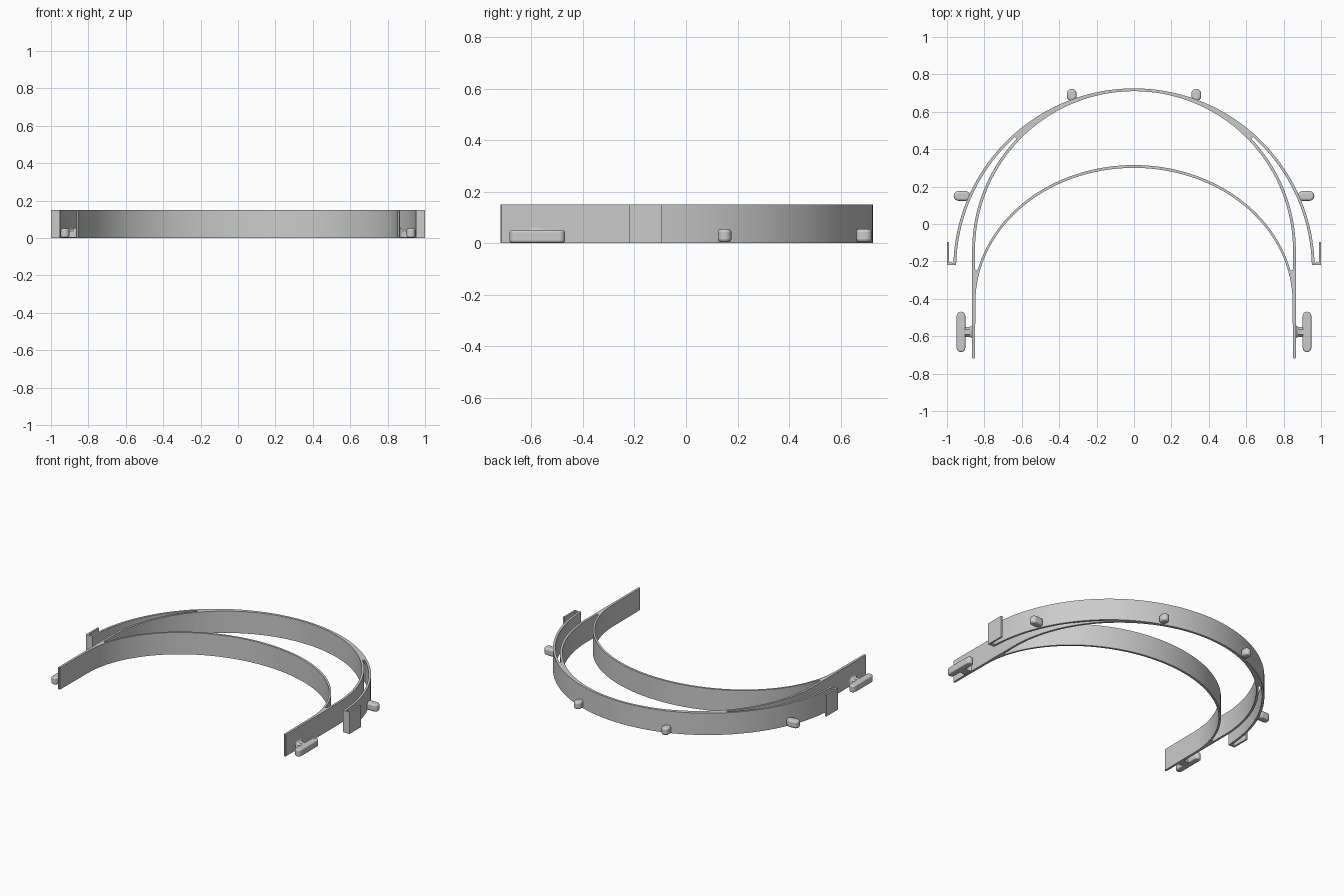
import bpy, bmesh
from math import sin, cos, radians, pi

cube = bpy.data.objects.get("Cube")
if cube:
    bpy.data.objects.remove(cube)

grey = bpy.data.materials.new("plain grey plastic")
grey.use_nodes = True
COLOR = (0.6, 0.6, 0.6, 1)
grey.diffuse_color = COLOR
grey.node_tree.nodes["Principled BSDF"].inputs["Base Color"].default_value = COLOR
HEIGHT = 0.15


def arc(a, b, cy, start, end, n=40, cx=0.0):
    """Points on an ellipse, angles in degrees."""
    angles = [radians(start + (end - start) * i / n) for i in range(n + 1)]
    return [(cx + a * cos(t), cy + b * sin(t)) for t in angles]


def mirrored(half):
    """Close a right-hand path that starts and ends on the centre line."""
    return half + [(-x, y) for x, y in reversed(half[1:-1])]


def finish(obj, bevel=0.0):
    bpy.context.collection.objects.link(obj)
    obj.data.materials.clear()
    obj.data.materials.append(grey)
    if bevel:
        mod = obj.modifiers.new("soft edges", "BEVEL")
        mod.width, mod.segments, mod.limit_method = bevel, 3, "ANGLE"
        mod.angle_limit = radians(40)
    bpy.ops.object.select_all(action="DESELECT")
    obj.select_set(True)
    bpy.context.view_layer.objects.active = obj
    bpy.ops.object.shade_smooth_by_angle(angle=radians(35))


def plate(name, outlines, z0, z1, bevel=0.0):
    """Extruded flat shape; outlines after the first are holes."""
    curve = bpy.data.curves.new(name, "CURVE")
    curve.dimensions, curve.fill_mode = "2D", "BOTH"
    curve.extrude = (z1 - z0) / 2
    for pts in outlines:
        spline = curve.splines.new("POLY")
        spline.points.add(len(pts) - 1)
        for p, (x, y) in zip(spline.points, pts):
            p.co = (x, y, 0, 1)
        spline.use_cyclic_u = True
    temp = bpy.data.objects.new(name + "_path", curve)
    mesh = bpy.data.meshes.new_from_object(temp)
    bpy.data.objects.remove(temp)
    bm = bmesh.new()
    bm.from_mesh(mesh)
    bmesh.ops.remove_doubles(bm, verts=bm.verts, dist=0.0001)
    bmesh.ops.dissolve_limit(bm, angle_limit=0.001, verts=bm.verts, edges=bm.edges)
    bmesh.ops.translate(bm, verts=bm.verts, vec=(0, 0, (z0 + z1) / 2))
    bmesh.ops.recalc_face_normals(bm, faces=bm.faces)
    bm.to_mesh(mesh)
    bm.free()
    finish(bpy.data.objects.new(name, mesh), bevel)


def capsule(x, y, radius, half, along_x=False):
    """Stadium outline centred on x, y."""
    pts = [(px, py + half) for px, py in arc(radius, radius, 0, 0, 180, 14)]
    pts += [(px, py - half) for px, py in arc(radius, radius, 0, 180, 360, 14)]
    return [(x + py, y - px) if along_x else (x + px, y + py) for px, py in pts]


# Headband frame: visor arc, side arms with clips, temple legs and brow band
outer = arc(0.966, 0.966, -0.241, 90, 2, 70)
outer += [(0.988, -0.207), (0.988, -0.095), (1, -0.095), (1, -0.22)]
outer += arc(0.951, 0.951, -0.241, 1.3, 47)
outer += [(0.641, 0.464), (0.632, 0.463)]
outer += arc(0.865, 0.865, -0.14, 43.5, 0)
outer += [(0.865, -0.715), (0.861, -0.72), (0.854, -0.72), (0.85, -0.715)]
outer += arc(0.848, 0.72, -0.42, 0, 90, 60)
hole = arc(0.85, 0.85, -0.14, 90, 0, 60)
hole += [(0.85, -0.24), (0.846, -0.248), (0.839, -0.248)]
hole += arc(0.86, 0.735, -0.42, 14, 90, 60)
plate("headband_frame", [mirrored(outer), mirrored(hole)], 0, HEIGHT)

for side, s in (("left", 1), ("right", -1)):
    # Rounded pegs on the outside of the visor arc
    plate(side + "_front_peg", [capsule(s * 0.333, 0.69, 0.026, 0.006)], 0.004, 0.055, 0.012)
    plate(side + "_side_peg", [capsule(s * 0.92, 0.15, 0.026, 0.018, True)], 0.004, 0.055, 0.012)
    # Strap hook bar beside each leg
    plate(side + "_hook_bar", [capsule(s * 0.925, -0.577, 0.023, 0.085)], 0.002, 0.05, 0.008)

    # Neck flaring where it joins the leg
    bm = bmesh.new()
    loops = []
    for i in range(8):
        t = min(i / 6, 1) * pi / 2
        x = 0.86 + 0.025 * (1 - cos(t)) if i < 7 else 0.91
        flare = 0.025 * (1 - sin(t))
        half, top = 0.026 + flare, 0.048 + flare
        ring = [(-half, 0.002), (half, 0.002), (half, top - 0.012), (half - 0.012, top),
                (0.012 - half, top), (-half, top - 0.012)]
        loops.append([bm.verts.new((s * x, -0.577 + y, z)) for y, z in ring])
    for a, b in zip(loops, loops[1:]):
        for k in range(6):
            m = (k + 1) % 6
            bm.faces.new((a[k], a[m], b[m], b[k]))
    bm.faces.new(loops[0])
    bm.faces.new(loops[-1])
    bmesh.ops.recalc_face_normals(bm, faces=bm.faces)
    mesh = bpy.data.meshes.new(side + "_hook_neck")
    bm.to_mesh(mesh)
    bm.free()
    finish(bpy.data.objects.new(side + "_hook_neck", mesh))
